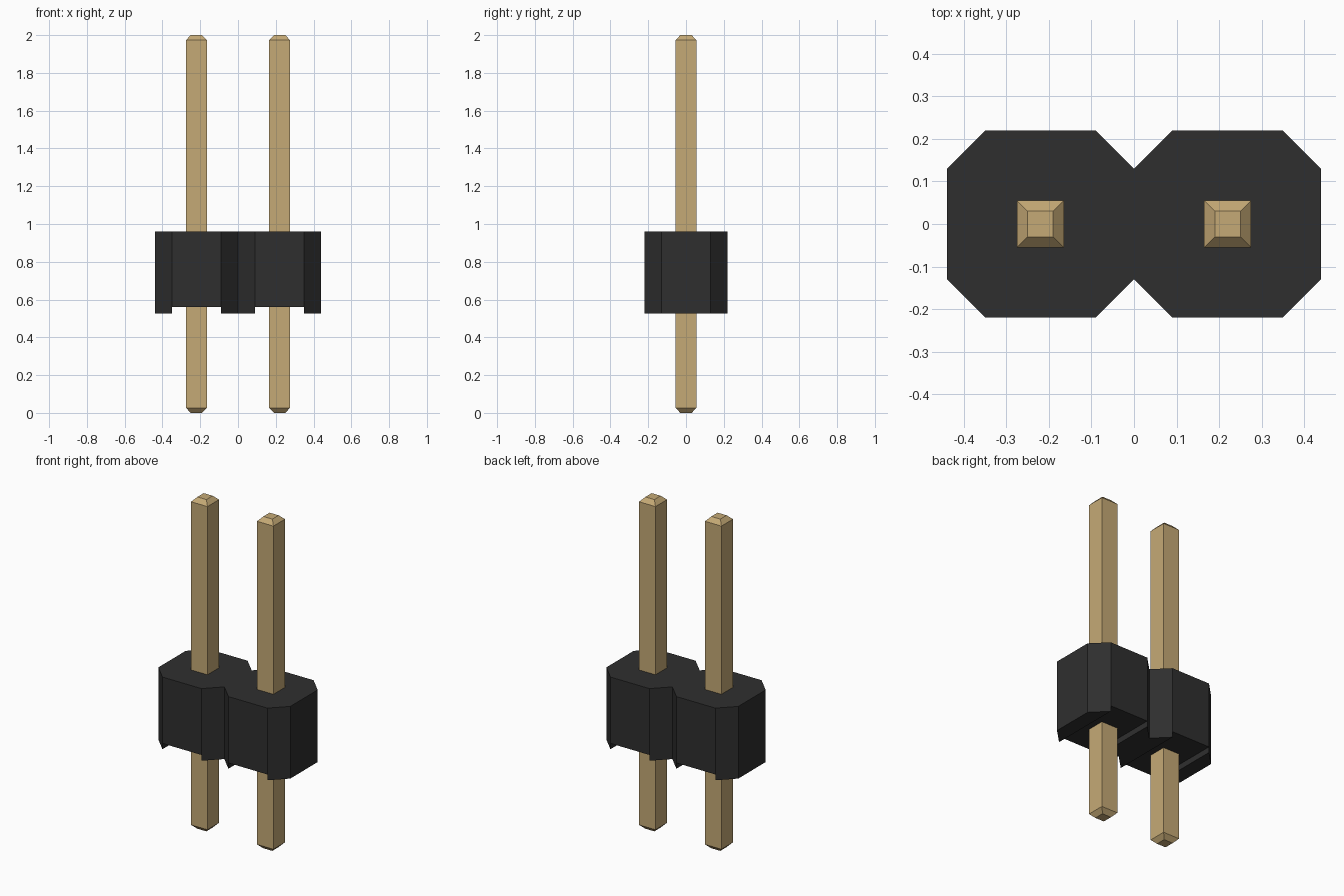
import bpy
import bmesh

cube = bpy.data.objects.get("Cube")
if cube:
    bpy.data.objects.remove(cube, do_unlink=True)


def make_material(name, rgb, metallic=0.0):
    mat = bpy.data.materials.new(name)
    mat.use_nodes = True
    mat.diffuse_color = (*rgb, 1)
    bsdf = mat.node_tree.nodes["Principled BSDF"]
    bsdf.inputs["Base Color"].default_value = (*rgb, 1)
    bsdf.inputs["Roughness"].default_value = 0.5
    return mat


def finish(name, bm, mat):
    bmesh.ops.remove_doubles(bm, verts=bm.verts, dist=1e-4)
    bmesh.ops.dissolve_limit(bm, angle_limit=0.01, verts=bm.verts, edges=bm.edges)
    bmesh.ops.recalc_face_normals(bm, faces=bm.faces)
    mesh = bpy.data.meshes.new(name)
    bm.to_mesh(mesh)
    bm.free()
    mesh.materials.append(mat)
    obj = bpy.data.objects.new(name, mesh)
    bpy.context.collection.objects.link(obj)


black = make_material("black_plastic", (0.028, 0.028, 0.028))
gold = make_material("gold_metal", (0.56, 0.40, 0.18))

PITCH = 0.44               # distance between pins
HALF = PITCH / 2
CHAMFER = 0.09
FOOT, GROOVE, TOP = 0.525, 0.56, 0.96


# Housing: chamfered cells side by side, each with a groove underneath
def build_housing():
    bm = bmesh.new()

    def face(points):
        bm.faces.new([bm.verts.new(p) for p in points])

    def strip(a, b):
        """Face running front to back between two (x, half depth, z) points."""
        face([(a[0], -a[1], a[2]), (b[0], -b[1], b[2]),
              (b[0], b[1], b[2]), (a[0], a[1], a[2])])

    narrow = HALF - CHAMFER
    for centre in (-HALF, HALF):
        for s in (-1, 1):
            inner = centre + s * narrow
            outer = centre + s * HALF
            # chamfered foot column, with the groove wall on its inner side
            column = [(outer, narrow, FOOT), (inner, HALF, FOOT),
                      (inner, HALF, GROOVE), (inner, HALF, TOP),
                      (outer, narrow, TOP)]
            for side in (-1, 1):
                face([(x, side * y, z) for x, y, z in column])
            strip(column[0], column[1])
            strip(column[1], column[2])
            strip(column[3], column[4])
            # outer end wall
            if abs(outer) > HALF:
                strip(column[0], column[4])
        # middle block above the groove
        l, r = centre - narrow, centre + narrow
        for side in (-HALF, HALF):
            face([(l, side, GROOVE), (r, side, GROOVE),
                  (r, side, TOP), (l, side, TOP)])
        for z in (GROOVE, TOP):
            strip((l, HALF, z), (r, HALF, z))
    finish("housing", bm, black)


# Pin: square bar with tapered tips, lofted from square sections
def build_pin(name, x):
    bm = bmesh.new()
    rings = []
    for half, z in ((0.03, 0), (0.055, 0.026), (0.055, 1.974), (0.03, 2)):
        rings.append([bm.verts.new((x + i * half, j * half, z))
                      for i, j in ((-1, -1), (1, -1), (1, 1), (-1, 1))])
    for a, b in zip(rings, rings[1:]):
        for k in range(4):
            n = (k + 1) % 4
            bm.faces.new((a[k], a[n], b[n], b[k]))
    bm.faces.new(rings[0])
    bm.faces.new(rings[-1])
    finish(name, bm, gold)


build_housing()
build_pin("right_pin", -HALF)
build_pin("left_pin", HALF)
